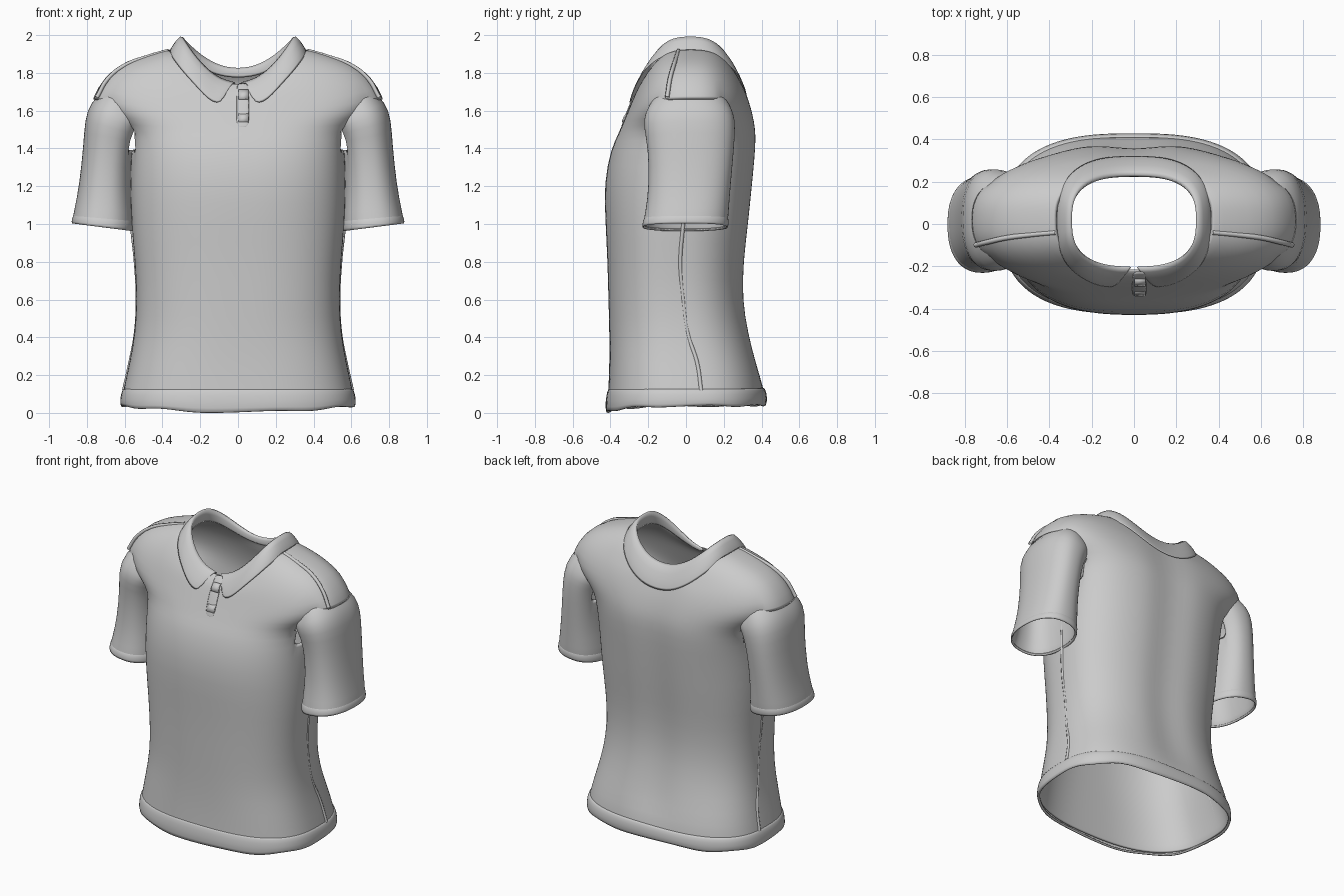
import bpy, math
from math import sin, cos, pi, exp
from mathutils import Vector

if "Cube" in bpy.data.objects:
    bpy.data.objects.remove(bpy.data.objects["Cube"])

cloth = bpy.data.materials.new("light grey cloth")
cloth.use_nodes = True
GREY = (0.6, 0.6, 0.6, 1)
cloth.diffuse_color = GREY
cloth.node_tree.nodes["Principled BSDF"].inputs["Base Color"].default_value = GREY


def finish(name, mesh, thick, level):
    obj = bpy.data.objects.new(name, mesh)
    bpy.context.collection.objects.link(obj)
    mesh.materials.append(cloth)
    mesh.shade_smooth()
    m = obj.modifiers.new("thickness", "SOLIDIFY")
    m.thickness, m.offset = thick, 0
    if level:
        m = obj.modifiers.new("smooth", "SUBSURF")
        m.levels = m.render_levels = level


def loft(name, rows, closed=True, thick=0.012, level=1, cut=None):
    """Skin a list of equally long point rows, leaving out faces whose centre passes cut."""
    n = len(rows[0])
    span = n if closed else n - 1
    points = [p for row in rows for p in row]
    faces = [(r * n + i, r * n + (i + 1) % n, (r + 1) * n + (i + 1) % n, (r + 1) * n + i)
             for r in range(len(rows) - 1) for i in range(span)]
    if cut:
        faces = [f for f in faces if not cut(sum((points[i] for i in f), Vector()) / 4)]
    mesh = bpy.data.meshes.new(name)
    mesh.from_pydata(points, [], faces)
    finish(name, mesh, thick, level)


def power(v, p):
    return math.copysign(abs(v) ** p, v)


def ring_point(t, a, yf, yb, zs, zf, zb, n=2.7, groove=0.0):
    """Rounded-box ring, with its own height at side, front and back."""
    c, s = power(cos(t), 2 / n), power(sin(t), 2 / n)
    mid = (yf + yb) / 2 if zs < 1.5 else 0.02
    y = mid + s * ((yb - mid) if s > 0 else (mid - yf))
    z_end = zb if s > 0 else zf
    z = z_end + (zs - z_end) * c * c
    if s > 0:
        y -= groove * exp(-(a * c / 0.12) ** 2)
    return Vector((a * c, y, z))


def ring(*args, groove=0.0, count=56):
    return [ring_point(2 * pi * i / count, *args, groove=groove) for i in range(count)]


# Torso and shoulder yoke: half width, front y, back y, then side, front and back heights
torso = [
    (0.615, -0.41, 0.41, 0.045, 0.02, 0.045),
    (0.60, -0.405, 0.41, 0.13, 0.13, 0.13),
    (0.57, -0.40, 0.375, 0.26, 0.26, 0.26),
    (0.54, -0.40, 0.335, 0.42, 0.42, 0.42, 2.5),
    (0.53, -0.405, 0.305, 0.60, 0.60, 0.60, 2.5),
    (0.54, -0.41, 0.31, 0.80, 0.80, 0.80, 2.5),
    (0.56, -0.42, 0.335, 1.0, 1.0, 1.0, 2.5),
    (0.565, -0.43, 0.36, 1.22, 1.22, 1.25, 2.5),
    (0.56, -0.39, 0.375, 1.40, 1.40, 1.43),
    (0.58, -0.355, 0.37, 1.50, 1.47, 1.51),
    (0.66, -0.33, 0.355, 1.57, 1.53, 1.58),
    (0.77, -0.305, 0.335, 1.655, 1.59, 1.65, 2.5),
    (0.705, -0.28, 0.31, 1.78, 1.65, 1.71, 2.5),
    (0.60, -0.262, 0.285, 1.85, 1.69, 1.75, 2.5),
    (0.48, -0.24, 0.262, 1.89, 1.715, 1.785),
    (0.36, -0.215, 0.24, 1.925, 1.74, 1.81),
]
# The armholes are open inside the sleeves
loft("torso", [ring(*r, groove=0.025 if 1 < k < 13 else 0) for k, r in enumerate(torso)],
     cut=lambda c: 1.41 < c.z < 1.64 and abs(c.x) > 0.54 and -0.16 < c.y < 0.2)

# Hem band, with a slightly wavy lower edge
hem = [ring(0.605, -0.41, 0.41, 0.045, 0.015, 0.05),
       ring(0.622, -0.424, 0.424, 0.03, -0.008, 0.035),
       ring(0.622, -0.424, 0.428, 0.07, 0.06, 0.08),
       ring(0.612, -0.413, 0.418, 0.12, 0.12, 0.125),
       ring(0.60, -0.405, 0.408, 0.125, 0.125, 0.13)]
for row in hem[:2]:
    for i, p in enumerate(row):
        p.z += 0.006 * sin(i * 0.9)
loft("hem_band", hem, thick=0.008)


# Sleeves: inner x and z, outer x and z, front y, back y
def sleeve_ring(side, xi, zi, xo, zo, yf, yb, count=36):
    pts = []
    for i in range(count):
        t = 2 * pi * i / count
        u = (power(cos(t), 0.85) + 1) / 2
        v = (power(sin(t), 0.85) + 1) / 2
        pts.append(Vector((side * (xi + (xo - xi) * u), yf + (yb - yf) * v, zi + (zo - zi) * u)))
    return pts


sleeve = [
    (0.56, 0.965, 0.875, 1.005, -0.225, 0.215),
    (0.56, 1.05, 0.862, 1.07, -0.21, 0.22),
    (0.575, 1.2, 0.835, 1.2, -0.19, 0.23),
    (0.56, 1.4, 0.812, 1.42, -0.195, 0.25),
    (0.53, 1.48, 0.806, 1.55, -0.22, 0.255),
    (0.50, 1.52, 0.777, 1.64, -0.215, 0.25),
    (0.48, 1.53, 0.69, 1.725, -0.175, 0.215),
]
cuff = [
    (0.565, 0.975, 0.87, 1.015, -0.22, 0.21),
    (0.552, 0.953, 0.882, 0.998, -0.232, 0.222),
    (0.553, 1.0, 0.876, 1.03, -0.227, 0.224),
    (0.562, 1.025, 0.866, 1.05, -0.214, 0.218),
]


def seam(name, points, radius):
    """Thin raised ridge along a path."""
    curve = bpy.data.curves.new(name, "CURVE")
    curve.dimensions = "3D"
    curve.bevel_depth, curve.bevel_resolution = radius, 1
    spline = curve.splines.new("BEZIER")
    spline.bezier_points.add(len(points) - 1)
    for bp, p in zip(spline.bezier_points, points):
        bp.co = p
        bp.handle_left_type = bp.handle_right_type = "AUTO"
    curve.materials.append(cloth)
    bpy.context.collection.objects.link(bpy.data.objects.new(name, curve))


for side, word in ((1, "left"), (-1, "right")):
    loft(word + "_sleeve", [sleeve_ring(side, *r) for r in sleeve],
         cut=lambda c: c.z > 1.43 and abs(c.x) < 0.57 and -0.15 < c.y < 0.19)
    loft(word + "_cuff", [sleeve_ring(side, *r) for r in cuff], thick=0.008)
    # Ridges along the shoulder and down the flank
    seam(word + "_shoulder_seam", [(side * x, y, z) for x, y, z in (
        (0.37, -0.04, 1.917), (0.48, -0.05, 1.885), (0.6, -0.065, 1.84),
        (0.69, -0.085, 1.768), (0.748, -0.1, 1.67))], 0.012)
    seam(word + "_side_seam", [(side * (x + 0.001), y, z) for x, y, z in (
        (0.602, 0.08, 0.12), (0.57, 0.06, 0.26), (0.54, 0.01, 0.42), (0.53, -0.015, 0.6),
        (0.54, -0.03, 0.8), (0.56, -0.015, 1.0), (0.565, 0, 1.22))], 0.011)

# Collar: stand, fold, and turned-down leaf, open at the front
STEPS = 48
stand, fold, roll, leaf = [], [], [], []
for i in range(STEPS + 1):
    t = -pi / 2 + 0.01 + (2 * pi - 0.02) * i / STEPS
    front = max(0.0, -sin(t)) ** 6
    stand.append(ring_point(t, 0.31, -0.205, 0.225, 1.90, 1.72, 1.77))
    f = ring_point(t, 0.283, -0.20, 0.225, 2.014, 1.765, 1.845)
    e = ring_point(t, 0.368, -0.297, 0.33, 1.905, 1.63, 1.675)
    # Spread the front ends into two points
    e.x += math.copysign(0.085, e.x) * front * max(0, 1 - abs(e.x) / 0.25)
    e.y -= 0.006
    r = f.lerp(e, 0.45) + Vector((f.x * 0.02, f.y * 0.04, 0.01))
    fold.append(f)
    roll.append(r)
    leaf.append(e)
loft("collar", [stand, fold, roll, leaf], closed=False, thick=0.007)

# Placket strip and two buttons at the front neck
loft("placket", [[Vector((x, y, z)) for x in (-0.01, 0.025, 0.06)]
                 for y, z in ((-0.346, 1.5), (-0.309, 1.6), (-0.281, 1.67), (-0.224, 1.75))],
     closed=False, thick=0.008)
for k, (y, z) in enumerate(((-0.318, 1.565), (-0.273, 1.685))):
    loft("button_%d" % (k + 1),
         [[Vector((x, y - 0.008 + dy, z + dz)) for x in (0.003, 0.03, 0.055)]
          for dy, dz in ((-0.01, -0.025), (0, 0), (0.018, 0.025))],
         closed=False, thick=0.01, level=0)
